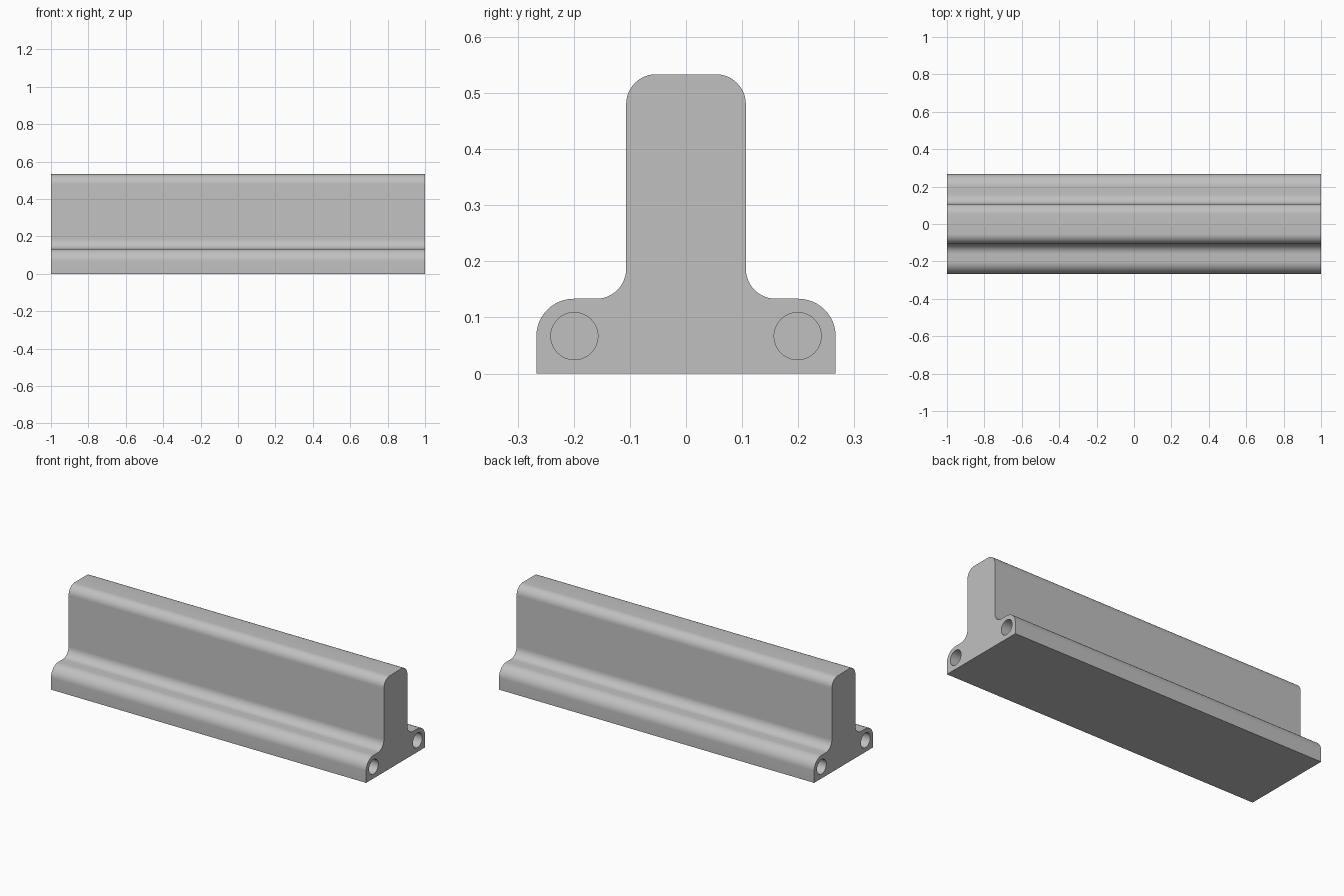
import bpy
import bmesh
from math import cos, sin, radians
from mathutils import Matrix

default = bpy.data.objects.get("Cube")
if default:
    bpy.data.objects.remove(default, do_unlink=True)

LENGTH = 2.0
FOOT_Y, FOOT_Z = 0.2667, 0.1333
STEM_Y, TOP_Z = 0.1067, 0.5333
FOOT_R, STEM_R = 0.0667, 0.0533
HOLE_Y, HOLE_Z, HOLE_R, HOLE_DEPTH = 0.199, 0.0667, 0.042, 0.25

grey = bpy.data.materials.new("plain grey")
grey.use_nodes = True
colour = (0.53, 0.53, 0.53, 1)
grey.diffuse_color = colour
grey.node_tree.nodes["Principled BSDF"].inputs["Base Color"].default_value = colour


def arc(y, z, r, start, end, steps=12):
    angles = [radians(start + (end - start) * i / steps) for i in range(steps + 1)]
    return [(y + r * cos(a), z + r * sin(a)) for a in angles]


def make_object(name, bm):
    bmesh.ops.recalc_face_normals(bm, faces=bm.faces)
    mesh = bpy.data.meshes.new(name)
    bm.to_mesh(mesh)
    bm.free()
    mesh.materials.append(grey)
    obj = bpy.data.objects.new(name, mesh)
    bpy.context.collection.objects.link(obj)
    return obj


# Half of the inverted T section: foot corner, inner fillet, stem corner
half = [(FOOT_Y, 0)]
half += arc(FOOT_Y - FOOT_R, FOOT_Z - FOOT_R, FOOT_R, 0, 90)
half += arc(STEM_Y + STEM_R, FOOT_Z + STEM_R, STEM_R, 270, 180)
half += arc(STEM_Y - STEM_R, TOP_Z - STEM_R, STEM_R, 0, 90)
outline = half + [(-y, z) for y, z in reversed(half)]

# Rail body, extruded along its length
bm = bmesh.new()
section = bm.faces.new([bm.verts.new((-LENGTH / 2, y, z)) for y, z in outline])
end = bmesh.ops.extrude_face_region(bm, geom=[section], use_keep_orig=True)
moved = [v for v in end["geom"] if isinstance(v, bmesh.types.BMVert)]
bmesh.ops.translate(bm, vec=(LENGTH, 0, 0), verts=moved)
rail = make_object("rail", bm)

# Blind holes in both ends of the foot
bm = bmesh.new()
for x in (-LENGTH / 2, LENGTH / 2):
    for y in (-HOLE_Y, HOLE_Y):
        bmesh.ops.create_cone(
            bm, cap_ends=True, segments=48, radius1=HOLE_R, radius2=HOLE_R,
            depth=2 * HOLE_DEPTH,
            matrix=Matrix.Translation((x, y, HOLE_Z)) @ Matrix.Rotation(radians(90), 4, "Y"))
cutter = make_object("hole_cutter", bm)
cutter.hide_render = True

drill = rail.modifiers.new("holes", "BOOLEAN")
drill.operation = "DIFFERENCE"
drill.solver = "EXACT"
drill.object = cutter

bpy.ops.object.select_all(action="DESELECT")
rail.select_set(True)
bpy.context.view_layer.objects.active = rail
bpy.ops.object.modifier_apply(modifier=drill.name)
bpy.data.objects.remove(cutter, do_unlink=True)
bpy.ops.object.shade_smooth_by_angle(angle=radians(30))
